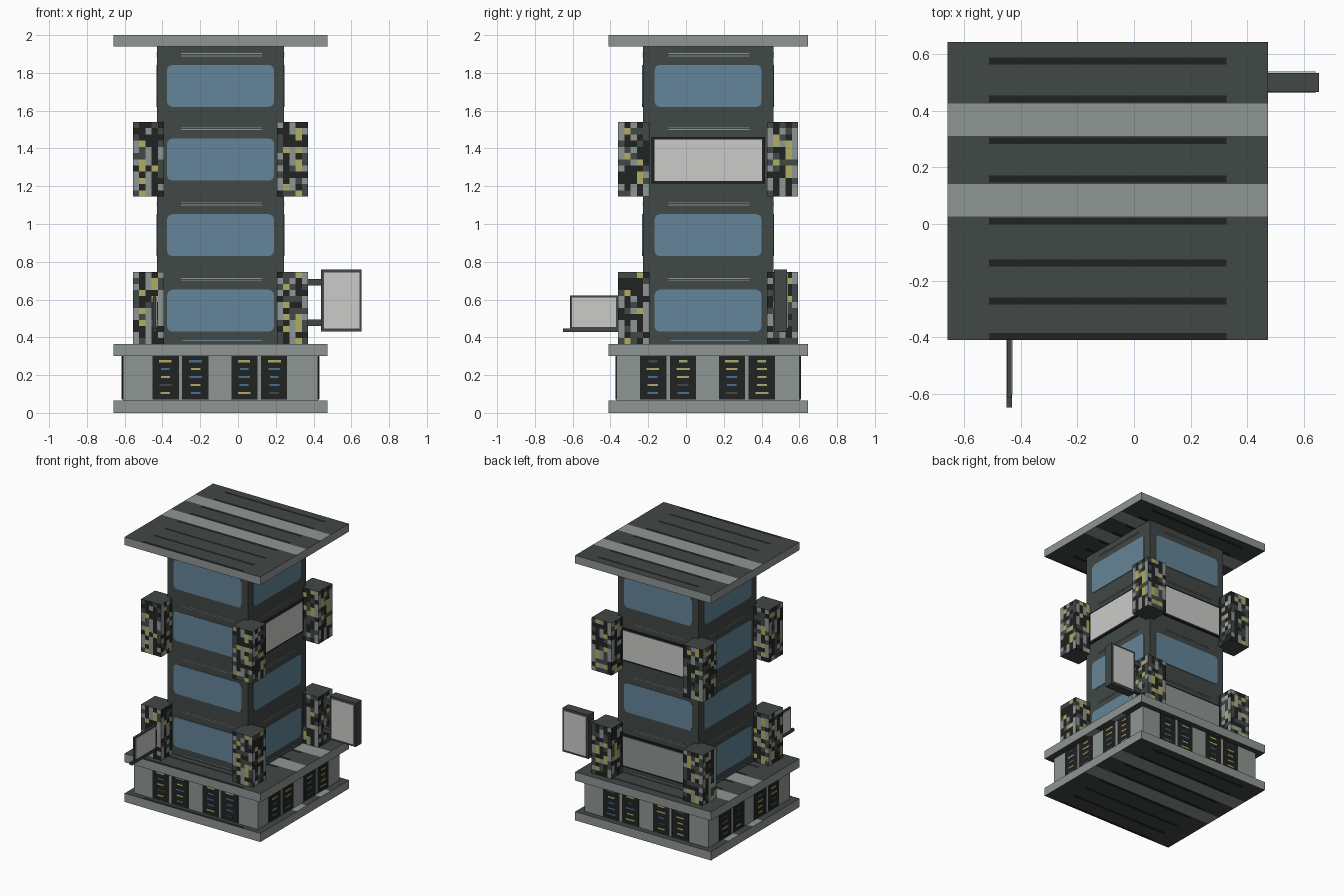
import bpy, bmesh, random
from mathutils import Matrix, Vector

random.seed(4)
old = bpy.data.objects.get("Cube")
if old:
    bpy.data.objects.remove(old, do_unlink=True)

CX, CY = -0.0925, 0.117


def make_mat(name, *rgb):
    lin = [((c / 255 + 0.055) / 1.055) ** 2.4 for c in rgb] + [1]
    m = bpy.data.materials.new(name)
    m.use_nodes = True
    m.diffuse_color = lin
    bsdf = m.node_tree.nodes["Principled BSDF"]
    bsdf.inputs["Base Color"].default_value = lin
    bsdf.inputs["Roughness"].default_value = 0.8
    return m


MATS = [make_mat("concrete grey", 143, 150, 146),
        make_mat("dark grey", 65, 72, 70),
        make_mat("black", 33, 34, 34),
        make_mat("window blue", 100, 133, 152),
        make_mat("panel white", 203, 203, 202),
        make_mat("light yellow", 176, 174, 98),
        make_mat("lamp blue", 74, 112, 146)]
CONCRETE, DARK, BLACK, WINDOW, WHITE, YELLOW, LAMP = range(len(MATS))


def add_box(bm, x, y, z, mat=0, bevel=0):
    """Box from (low, high) pairs; bevel rounds the edges that run along y."""
    part = bmesh.new()
    bmesh.ops.create_cube(part, size=1)
    for v in part.verts:
        v.co = Vector(a + (b - a) * (c + 0.5) for (a, b), c in zip((x, y, z), v.co))
    if bevel:
        edges = [e for e in part.edges
                 if abs(e.verts[0].co.y - e.verts[1].co.y) > 1e-5]
        bmesh.ops.bevel(part, geom=edges, offset=bevel, segments=3,
                        profile=0.5, affect='EDGES')
    for f in part.faces:
        f.material_index = mat
    mesh = bpy.data.meshes.new("part")
    part.to_mesh(mesh)
    part.free()
    bm.from_mesh(mesh)
    bpy.data.meshes.remove(mesh)


def finish(bm, name, turn=0, loc=(CX, CY, 0)):
    """Turn the part by quarter turns around the tower axis and link it."""
    bm.transform(Matrix.Translation(loc) @ Matrix.Rotation(turn * 1.5707963, 4, 'Z'))
    mesh = bpy.data.meshes.new(name)
    bm.to_mesh(mesh)
    bm.free()
    for m in MATS:
        mesh.materials.append(m)
    ob = bpy.data.objects.new(name, mesh)
    bpy.context.collection.objects.link(ob)
    return ob


def cut(bm, axis, positions):
    normal = [0, 0, 0]
    normal[axis] = 1
    for p in positions:
        bmesh.ops.bisect_plane(bm, geom=bm.verts[:] + bm.edges[:] + bm.faces[:],
                               plane_co=[p * n for n in normal], plane_no=normal)


# Slabs: pale rims, striped horizontal faces
PALE = [(-0.09, 0.025), (0.195, 0.31)]
STREAK = [-0.515, -0.39, -0.255, -0.107, 0.042, 0.178, 0.325, 0.46]


def slab(name, z0, z1):
    bm = bmesh.new()
    add_box(bm, (-0.567, 0.567), (-0.528, 0.528), (z0, z1))
    cut(bm, 1, [e for band in PALE for e in band])
    cut(bm, 1, [s + w for s in STREAK for w in (-0.012, 0.012)])
    cut(bm, 0, (-0.42, 0.42))
    bm.normal_update()
    for f in bm.faces:
        c = f.calc_center_median()
        if abs(f.normal.z) > 0.5:
            f.material_index = DARK
            if any(a < c.y < b for a, b in PALE):
                f.material_index = CONCRETE
            if abs(c.x) < 0.42 and any(abs(c.y - s) < 0.012 for s in STREAK):
                f.material_index = BLACK
    finish(bm, name)


slab("ground_slab", 0, 0.065)
slab("podium_roof", 0.30, 0.365)
slab("tower_roof", 1.94, 2.0)

# Podium and tower cores
bm = bmesh.new()
add_box(bm, (-0.517, 0.517), (-0.485, 0.485), (0.065, 0.30), CONCRETE)
finish(bm, "podium_wall")
bm = bmesh.new()
add_box(bm, (-0.335, 0.335), (-0.345, 0.345), (0.365, 1.94), DARK)
finish(bm, "tower_core")

# Facade details for front, +x side, back and -x side
FLOORS = [0.43, 0.83, 1.23, 1.62]
PANELS = {(1, 2): WHITE, (2, 2): WHITE, (2, 0): CONCRETE}
for side, label in enumerate(("front", "left", "back", "right")):
    wall = -0.345 if side % 2 == 0 else -0.335
    glass, frames, trim = bmesh.new(), bmesh.new(), bmesh.new()
    for i, z in enumerate(FLOORS):
        panel = PANELS.get((side, i))
        if panel is None:
            add_box(glass, (-0.283, 0.283), (wall - 0.004, wall + 0.01),
                    (z, z + 0.222), WINDOW, 0.028)
        else:
            add_box(frames, (-0.3, 0.3), (wall - 0.012, wall + 0.01),
                    (z - 0.015, z + 0.23), BLACK)
            add_box(frames, (-0.285, 0.285), (wall - 0.016, wall),
                    (z - 0.002, z + 0.217), panel)
        for dz in (0.268, 0.280):
            add_box(trim, (-0.21, 0.22), (wall - 0.003, wall + 0.01),
                    (z + dz, z + dz + 0.004), CONCRETE)
    add_box(trim, (-0.2, 0.22), (wall - 0.003, wall + 0.01), (0.38, 0.386), WINDOW)
    finish(glass, label + "_windows", side)
    finish(trim, label + "_trim_lines", side)
    if frames.faces:
        finish(frames, label + "_framed_panels", side)

    # Shopfronts: black bays with a pale post and small lit strips
    wall = -0.485 if side % 2 == 0 else -0.517
    bm = bmesh.new()
    for c in (-0.212, 0.205):
        add_box(bm, (c - 0.148, c + 0.148), (wall - 0.004, wall + 0.01),
                (0.07, 0.30), BLACK)
        add_box(bm, (c - 0.009, c + 0.009), (wall - 0.006, wall), (0.07, 0.30), CONCRETE)
        for u in (-0.08, 0.08):
            for row in range(5):
                z = 0.1 + row * 0.042
                w = random.uniform(0.022, 0.036)
                add_box(bm, (c + u - w, c + u + w), (wall - 0.006, wall),
                        (z, z + 0.011), random.choice((YELLOW, YELLOW, LAMP, DARK)))
    finish(bm, label + "_shopfronts", side)

# Corner blocks: columns of mottled tiles coloured by a random rule
COLUMN = [(CONCRETE, DARK, CONCRETE, BLACK), (BLACK, BLACK, DARK, BLACK, YELLOW),
          (CONCRETE, DARK, CONCRETE, BLACK), (BLACK, BLACK, DARK, BLACK, YELLOW),
          (CONCRETE, DARK, CONCRETE, BLACK)]
HALF = 0.083
for level, (z0, z1) in (("lower", (0.365, 0.745)), ("upper", (1.145, 1.54))):
    for sx in (-1, 1):
        for sy in (-1, 1):
            bm = bmesh.new()
            add_box(bm, (-HALF, HALF), (-HALF, HALF), (z0, z1))
            for axis in (0, 1):
                cut(bm, axis, [HALF * (k * 0.4 - 1) for k in range(1, 5)])
            cut(bm, 2, [z0 + (z1 - z0) * k / 12 for k in range(1, 12)])
            bm.normal_update()
            for f in bm.faces:
                c = f.calc_center_median()
                if abs(f.normal.z) > 0.5:
                    f.material_index = DARK
                else:
                    u = c.x if abs(f.normal.y) > 0.5 else c.y
                    f.material_index = random.choice(COLUMN[int((u / HALF + 1) * 2.5)])
            name = f"{level}_{'back' if sy > 0 else 'front'}_{'left' if sx > 0 else 'right'}_block"
            finish(bm, name, 0, (CX + sx * 0.381, CY + sy * 0.394, 0))

# Large hanging sign on two brackets
bm = bmesh.new()
add_box(bm, (0.44, 0.655), (0.467, 0.535), (0.43, 0.76), DARK)
add_box(bm, (0.456, 0.642), (0.463, 0.539), (0.447, 0.743), WHITE)
for z in (0.46, 0.675):
    add_box(bm, (0.36, 0.45), (0.485, 0.515), (z, z + 0.035), DARK)
finish(bm, "large_sign", 0, (0, 0, 0))

# Small thin sign with a lower rail
bm = bmesh.new()
add_box(bm, (-0.449, -0.433), (-0.614, -0.355), (0.44, 0.622), DARK)
add_box(bm, (-0.452, -0.430), (-0.603, -0.37), (0.455, 0.612), WHITE)
add_box(bm, (-0.451, -0.431), (-0.65, -0.355), (0.427, 0.447), DARK)
finish(bm, "small_sign", 0, (0, 0, 0))
